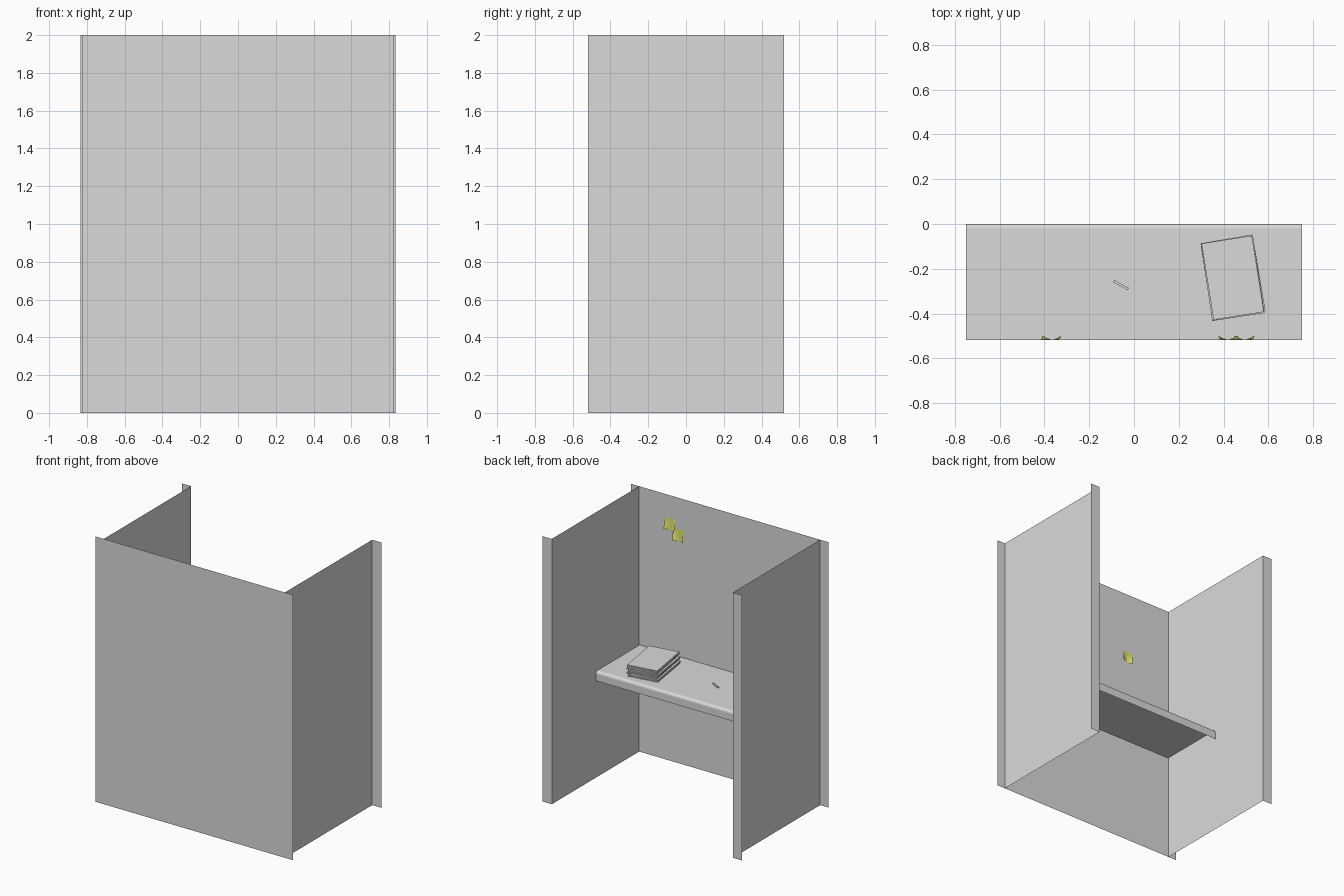
import bpy, bmesh, math, random
from mathutils import Vector, Matrix

if "Cube" in bpy.data.objects:
    bpy.data.objects.remove(bpy.data.objects["Cube"])

random.seed(4)


def material(name, rgb):
    m = bpy.data.materials.new(name)
    m.diffuse_color = (*rgb, 1)
    m.use_nodes = True
    m.node_tree.nodes["Principled BSDF"].inputs["Base Color"].default_value = m.diffuse_color
    return m


GREY = material("light_grey", (0.7, 0.7, 0.7))
YELLOW = material("note_yellow", (0.75, 0.79, 0.16))


def finish(name, bm, mat):
    me = bpy.data.meshes.new(name)
    bm.to_mesh(me)
    bm.free()
    me.materials.append(mat)
    ob = bpy.data.objects.new(name, me)
    bpy.context.collection.objects.link(ob)
    return ob


def sheet(name, profile, offset, mat=GREY):
    """Thin panel: an open profile swept along an offset."""
    bm = bmesh.new()
    a = [bm.verts.new(p) for p in profile]
    b = [bm.verts.new(Vector(p) + Vector(offset)) for p in profile]
    for i in range(len(a) - 1):
        bm.faces.new((a[i], a[i + 1], b[i + 1], b[i]))
    return finish(name, bm, mat)


def box(name, size, centre, turn, mat=GREY):
    bm = bmesh.new()
    bmesh.ops.create_cube(bm, size=1)
    bm.transform(Matrix.Translation(centre) @ Matrix.Rotation(turn, 4, 'Z')
                 @ Matrix.Diagonal((*size, 1)))
    return finish(name, bm, mat)


# Booth walls: front panel, side panels with rear flanges
UP = (0, 0, 2)
sheet("front_panel", [(-0.823, -0.52, 0), (0.823, -0.52, 0)], UP)
sheet("right_panel", [(0.755, -0.52, 0), (0.755, 0.52, 0), (0.833, 0.52, 0)], UP)
sheet("left_panel", [(-0.833, 0.52, 0), (-0.755, 0.52, 0), (-0.755, -0.52, 0)], UP)

# Desk: sheet top with a rounded edge and a lip turned down
R, TOP = 0.02, 0.805
profile = [(-0.75, -0.519, TOP)]
for i in range(5):
    t = math.pi / 2 * (1 - i / 4)
    profile.append((-0.75, -R + R * math.cos(t), TOP - R + R * math.sin(t)))
profile.append((-0.75, 0, 0.733))
sheet("desk_top", profile, (1.5, 0, 0))

# Stack of papers, each batch slightly askew
COUNT = 8
for i in range(COUNT):
    last = i == COUNT - 1
    j = 0 if last else 0.006
    box(f"paper_{i + 1}", (0.228, 0.345, 0.007),
        (0.441 + random.uniform(-j, j), -0.24 + random.uniform(-j, j),
         TOP + 0.005 + i * 0.0115),
        math.radians(9 + (0 if last else random.uniform(-1, 1))))

# Pencil stub lying on the desk
box("pencil_stub", (0.074, 0.011, 0.009), (-0.058, -0.273, TOP + 0.005),
    math.radians(-28))


def note(name, x, z, size, roll):
    """Sticky note on the front panel with curling corners."""
    bm = bmesh.new()
    bmesh.ops.create_grid(bm, x_segments=4, y_segments=4, size=0.5)
    for v in bm.verts:
        u, w = v.co.x, v.co.y
        curl = 0.018 * abs(2 * u) ** 1.5 * max(0.1, 0.5 - w)
        c, s = math.cos(roll), math.sin(roll)
        v.co = (x + size * (c * u - s * w), -0.517 + curl,
                z + size * (s * u + c * w))
    bmesh.ops.reverse_faces(bm, faces=bm.faces)
    finish(name, bm, YELLOW)


# Sticky notes
note("note_upper", 0.492, 1.785, 0.088, math.radians(3))
note("note_lower", 0.423, 1.72, 0.088, math.radians(-5))
note("note_single", -0.37, 1.485, 0.084, math.radians(6))
